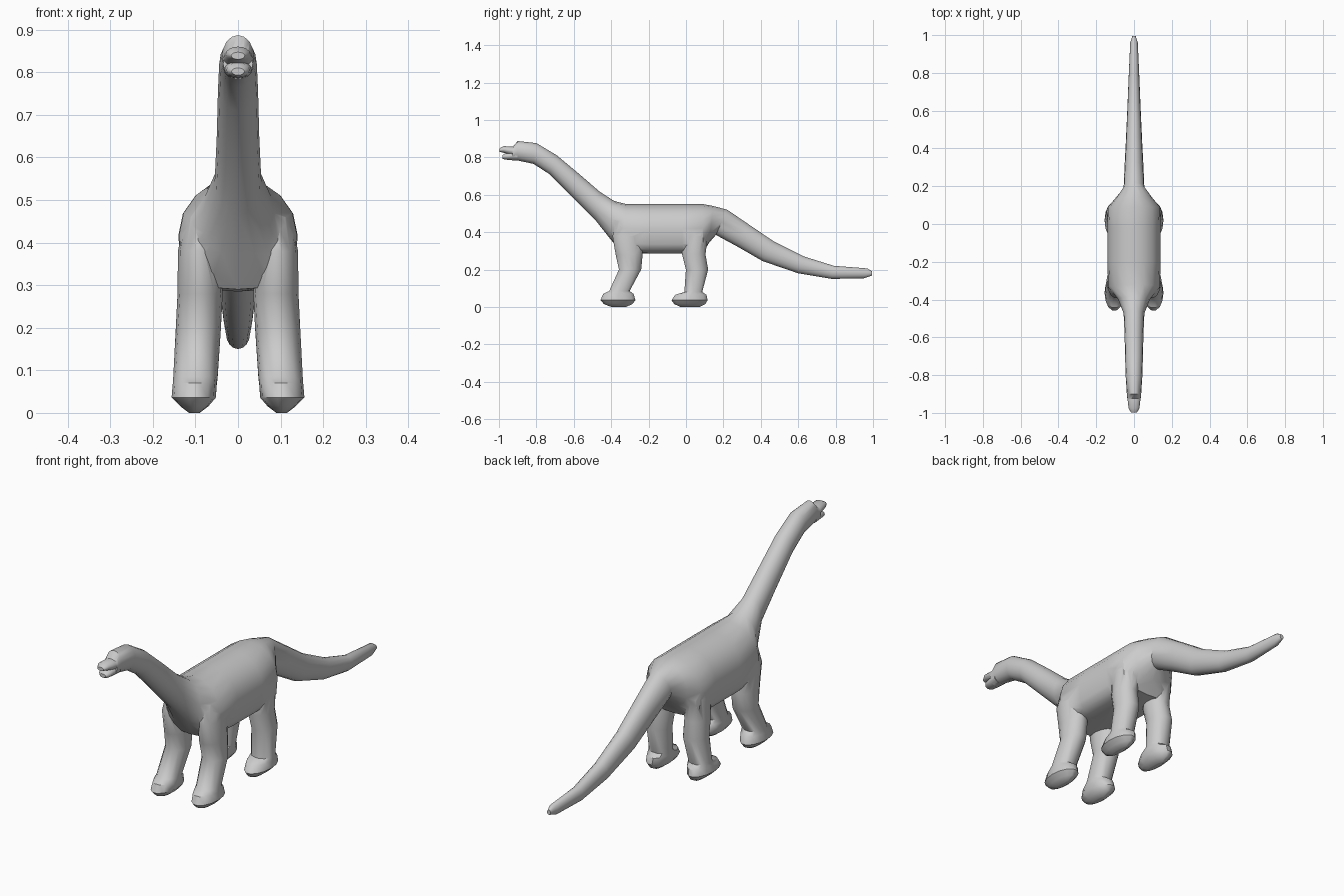
import bpy, bmesh
from math import sin, cos, pi
from mathutils import Vector

if "Cube" in bpy.data.objects:
    bpy.data.objects.remove(bpy.data.objects["Cube"])


def loft(name, rings):
    """Skin a list of closed rings and cap both ends."""
    bm = bmesh.new()
    loops = [[bm.verts.new(p) for p in ring] for ring in rings]
    n = len(loops[0])
    for a, b in zip(loops, loops[1:]):
        for i in range(n):
            j = (i + 1) % n
            bm.faces.new((a[i], a[j], b[j], b[i]))
    bm.faces.new(loops[0])
    bm.faces.new(loops[-1])
    bmesh.ops.recalc_face_normals(bm, faces=bm.faces)
    mesh = bpy.data.meshes.new(name)
    bm.to_mesh(mesh)
    bm.free()
    obj = bpy.data.objects.new(name, mesh)
    bpy.context.collection.objects.link(obj)
    return obj


def spine_ring(yt, zt, yb, zb, w, power=2, n=16):
    """Ring between a top and a bottom point; power squares off the underside."""
    top, bottom = Vector((0, yt, zt)), Vector((0, yb, zb))
    mid, half = (top + bottom) / 2, (top - bottom) / 2
    pts = []
    for i in range(n):
        c, s = cos(2 * pi * i / n), sin(2 * pi * i / n)
        e = 2 / (power if s < 0 else 2)
        x = abs(c) ** e * (1 if c > 0 else -1)
        h = abs(s) ** e * (1 if s > 0 else -1)
        pts.append(mid + half * h + Vector((w * x, 0, 0)))
    return pts


def leg_ring(y0, y1, z, x0, x1, n=14):
    """Horizontal oval filling the given y and x ranges."""
    return [Vector(((x0 + x1) / 2 + (x1 - x0) / 2 * cos(2 * pi * i / n),
                    (y0 + y1) / 2 + (y1 - y0) / 2 * sin(2 * pi * i / n), z))
            for i in range(n)]


# Head, neck, trunk and tail: top y z, bottom y z, half width, underside power
spine = [
    (-.925, .857, -.93, .783, .035), (-.90, .887, -.90, .783, .038),
    (-.80, .876, -.815, .765, .044), (-.69, .81, -.73, .71, .047),
    (-.57, .71, -.60, .58, .05), (-.46, .615, -.485, .465, .055),
    (-.385, .567, -.41, .37, .085, 2.5), (-.32, .55, -.345, .29, .138, 3.5),
    (-.20, .55, -.20, .285, .14, 4), (-.02, .55, -.02, .285, .14, 4),
    (.09, .55, .09, .29, .138, 3.5), (.145, .54, .125, .345, .10, 2.5),
    (.22, .52, .16, .385, .055), (.33, .445, .28, .32, .05),
    (.47, .35, .41, .245, .043), (.63, .27, .60, .18, .035),
    (.79, .22, .78, .15, .028), (.97, .206, .95, .153, .02),
    (.995, .19, .995, .168, .009),
]
body = loft("body", [spine_ring(*s) for s in spine])

# Jaws with an open mouth between them
upper = [(-.90, .86, -.90, .80, .035), (-.93, .857, -.93, .812, .034),
         (-.975, .86, -.975, .824, .029), (-.998, .847, -.998, .83, .016)]
lower = [(-.90, .83, -.90, .784, .034), (-.945, .826, -.945, .786, .03),
         (-.967, .822, -.97, .788, .027), (-.982, .81, -.982, .793, .015)]
parts = [loft("upper_jaw", [spine_ring(*s) for s in upper]),
         loft("lower_jaw", [spine_ring(*s) for s in lower])]

# Legs: y range, z, x range
front = [
    (-.375, -.24, .46, .05, .125), (-.395, -.235, .38, .04, .141),
    (-.378, -.23, .28, .036, .142), (-.36, -.238, .20, .04, .146),
    (-.412, -.30, .085, .048, .152), (-.445, -.278, .07, .05, .153),
    (-.46, -.268, .036, .052, .156), (-.44, -.285, .015, .07, .135),
    (-.40, -.32, 0, .09, .115),
]
rear = [
    (-.01, .11, .46, .05, .125), (-.02, .118, .38, .04, .141),
    (-.022, .106, .28, .036, .142), (-.002, .12, .20, .04, .146),
    (-.01, .088, .08, .048, .152), (-.06, .112, .065, .05, .153),
    (-.08, .118, .036, .052, .156), (-.065, .105, .015, .07, .135),
    (-.03, .075, 0, .09, .115),
]
for name, table in (("front_leg", front), ("rear_leg", rear)):
    for side in (-1, 1):
        rings = [leg_ring(y0, y1, z, *sorted((side * x0, side * x1)))
                 for y0, y1, z, x0, x1 in table]
        parts.append(loft(name, rings))

# Fuse everything into one skin
bpy.context.view_layer.objects.active = body
body.select_set(True)
for part in parts:
    mod = body.modifiers.new("fuse", "BOOLEAN")
    mod.operation = "UNION"
    mod.solver = "EXACT"
    mod.object = part
    bpy.ops.object.modifier_apply(modifier=mod.name)
    bpy.data.objects.remove(part)
bpy.ops.object.shade_smooth_by_angle(angle=0.7)
